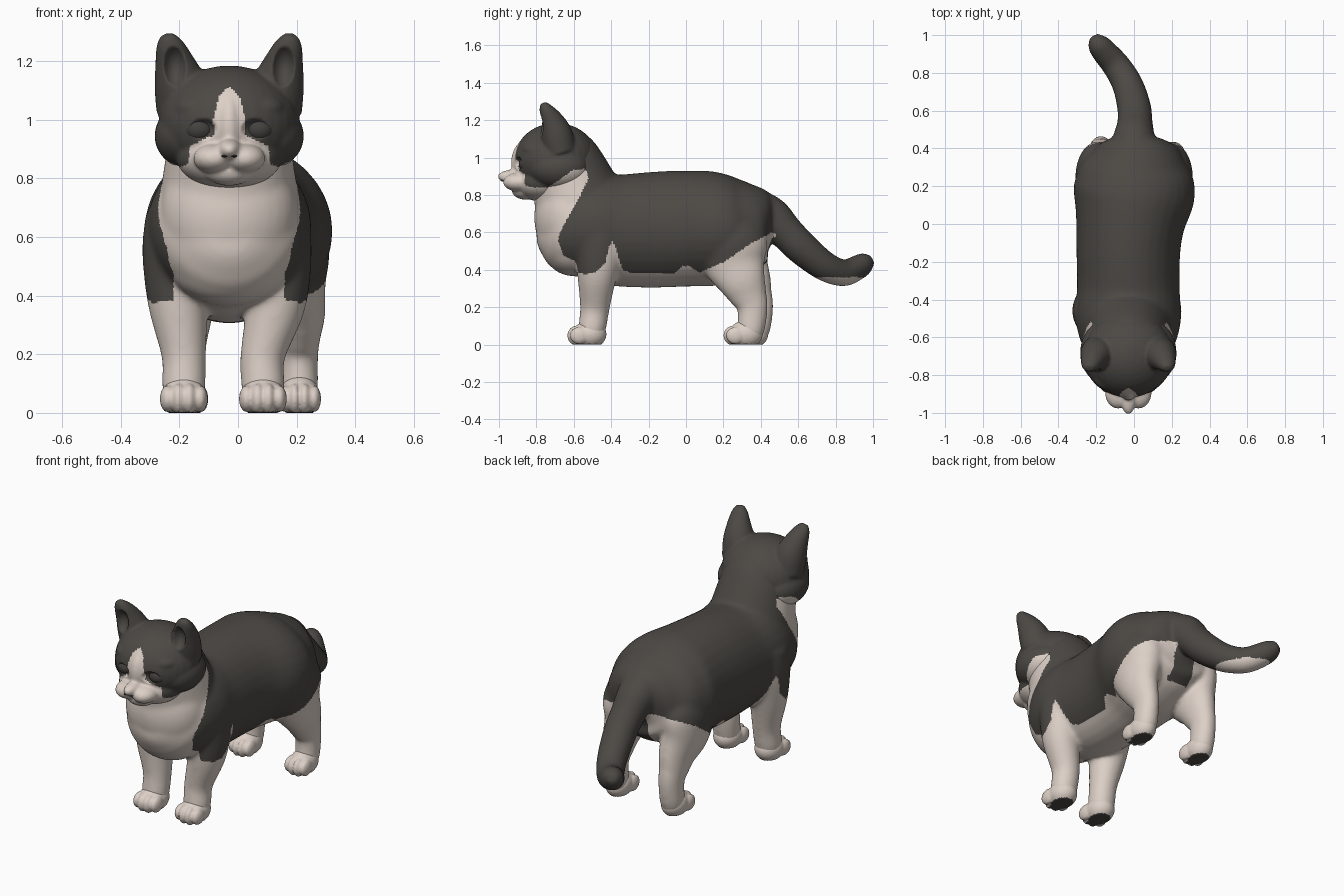
import bpy, bmesh, math
from mathutils import Vector, Matrix

cube = bpy.data.objects.get("Cube")
if cube:
    bpy.data.objects.remove(cube, do_unlink=True)

MID = -0.03  # centre line of head and chest


def material(name, rgb):
    mat = bpy.data.materials.new(name)
    mat.use_nodes = True
    colour = (*rgb, 1)
    mat.diffuse_color = colour
    shader = mat.node_tree.nodes["Principled BSDF"]
    shader.inputs["Base Color"].default_value = colour
    shader.inputs["Roughness"].default_value = 0.9
    return mat


DARK = material("charcoal fur", (0.073, 0.067, 0.059))
CREAM = material("cream fur", (0.72, 0.63, 0.57))
EYE = material("dark eye", (0.056, 0.053, 0.05))


def lerp(value, points):
    """Piecewise linear lookup, clamped at both ends."""
    if value <= points[0][0]:
        return points[0][1]
    for (a, fa), (b, fb) in zip(points, points[1:]):
        if value <= b:
            return fa + (fb - fa) * (value - a) / (b - a)
    return points[-1][1]


def blob(bm, centre, radii):
    matrix = Matrix.Translation(centre) @ Matrix.Diagonal((*radii, 1))
    bmesh.ops.create_uvsphere(bm, u_segments=32, v_segments=20, radius=1, matrix=matrix)


def tube(bm, rows, steps=5, sides=32):
    """Loft ellipses along a smooth path; each row is x, y, z, side radius, other radius."""
    rows = [Vector(row) for row in rows]
    padded = [rows[0]] + rows + [rows[-1]]
    path = []
    for a, b, c, d in zip(padded, padded[1:], padded[2:], padded[3:]):
        for i in range(steps):
            t = i / steps
            path.append(b + ((c - a) * t + (a * 2 - b * 5 + c * 4 - d) * t * t
                             + (b * 3 - a - c * 3 + d) * t ** 3) / 2)
    path.append(rows[-1])
    centres = [Vector(p[:3]) for p in path]
    rings = []
    for i, p in enumerate(path):
        ahead = centres[min(i + 1, len(path) - 1)]
        tangent = (ahead - centres[max(i - 1, 0)]).normalized()
        side = Vector((1, 0, 0))
        side = (side - tangent * side.dot(tangent)).normalized()
        up = tangent.cross(side)
        ring = []
        for k in range(sides):
            angle = math.tau * k / sides
            offset = side * math.cos(angle) * p[3] + up * math.sin(angle) * p[4]
            ring.append(bm.verts.new(centres[i] + offset))
        rings.append(ring)
    for low, high in zip(rings, rings[1:]):
        for k in range(sides):
            n = (k + 1) % sides
            bm.faces.new((low[k], low[n], high[n], high[k]))
    bm.faces.new(rings[0])
    bm.faces.new(rings[-1])


def finish(bm, name, mats, voxel=None, smooth=0):
    """Turn the parts into one object, fusing them into a skin when a voxel size is given."""
    bmesh.ops.recalc_face_normals(bm, faces=bm.faces)
    mesh = bpy.data.meshes.new(name)
    bm.to_mesh(mesh)
    bm.free()
    obj = bpy.data.objects.new(name, mesh)
    bpy.context.collection.objects.link(obj)
    bpy.ops.object.select_all(action="DESELECT")
    obj.select_set(True)
    bpy.context.view_layer.objects.active = obj
    if voxel:
        fuse = obj.modifiers.new("fuse", "REMESH")
        fuse.mode = "VOXEL"
        fuse.voxel_size = voxel
        bpy.ops.object.modifier_apply(modifier=fuse.name)
        soften = obj.modifiers.new("soften", "SMOOTH")
        soften.factor = 0.5
        soften.iterations = smooth
        bpy.ops.object.modifier_apply(modifier=soften.name)
    for mat in mats:
        obj.data.materials.append(mat)
    obj.data.polygons.foreach_set("use_smooth", [True] * len(obj.data.polygons))
    return obj


def paint(obj, is_cream):
    for face in obj.data.polygons:
        face.material_index = int(is_cream(face.center))


def dent(obj, centre, radii):
    """Press the front of the surface back onto an ellipsoid."""
    for v in obj.data.vertices:
        d = [(v.co[i] - centre[i]) / radii[i] for i in range(3)]
        if sum(q * q for q in d) < 1:
            v.co.y = centre[1] + radii[1] * math.sqrt(1 - d[0] ** 2 - d[2] ** 2)


# Body: torso, chest, neck, legs and tail fused together
bm = bmesh.new()
tube(bm, [(MID, -.77, .66, .1, .10), (MID, -.72, .645, .18, .18), (MID, -.64, .63, .245, .25),
          (MID, -.5, .63, .28, .285), (MID, -.35, .61, .272, .3), (-.03, -.15, .615, .275, .31),
          (-.02, 0, .62, .288, .31), (0, .16, .62, .322, .305), (.005, .28, .628, .3, .272),
          (.01, .36, .64, .25, .234), (.01, .42, .65, .2, .19), (.01, .455, .65, .13, .13)])
blob(bm, (MID, -.62, .68), (.235, .192, .25))
blob(bm, (MID, -.6, .52), (.21, .165, .155))
tube(bm, [(MID, -.53, .66, .25, .26), (MID, -.59, .82, .225, .232), (MID, -.645, .97, .2, .198),
          (MID, -.68, 1.04, .16, .17)])
tube(bm, [(0, .3, .72, .14, .14), (0, .44, .685, .115, .115), (.005, .53, .605, .095, .095),
          (0, .62, .515, .09, .09), (-.035, .74, .42, .082, .08), (-.095, .84, .383, .075, .072),
          (-.155, .91, .408, .069, .067), (-.19, .955, .435, .059, .059), (-.21, .993, .455, .03, .03)])

FRONT_FEET = [(-.185, -.205), (.085, .13)]
HIND_FEET = [(-.175, -.19, .03), (.21, .192, 0)]
for foot, shoulder in FRONT_FEET:
    tube(bm, [(shoulder, -.46, .68, .11, .14), (shoulder, -.46, .55, .122, .14),
              (shoulder, -.475, .38, .104, .108), (foot, -.487, .2, .077, .08),
              (foot, -.5, .1, .075, .075), (foot, -.51, .05, .07, .07)])
for foot, hip, back in HIND_FEET:
    tube(bm, [(hip, .22, .68, .09, .12), (hip, .245, .56, .12, .185),
              (hip, .262 + back / 2, .44, .108, .17), (foot, .3 + back, .34, .089, .13),
              (foot, .33 + back, .27, .074, .105), (foot, .355 + back, .2, .064, .083),
              (foot, .35 + back, .1, .064, .075), (foot, .335 + back, .05, .062, .07)])
body = finish(bm, "body", [DARK, CREAM], voxel=.009, smooth=28)

# Coat markings: cream bib, belly and legs
CHEST_EDGE = [(.38, -.57), (.4, -.63), (.56, -.685), (.61, -.67), (.75, -.59),
              (.89, -.52), (.93, -.53), (.94, -2)]
FLANK_EDGE = [(-.64, .43), (-.6, .39), (-.54, .375), (-.475, .39), (-.43, .44), (-.41, .53),
              (-.395, .55), (-.38, .53), (-.34, .4), (-.245, .365), (-.08, .365), (-.02, .42),
              (.02, .42), (.07, .385), (.2, .44), (.34, .535), (.45, .595)]


def body_cream(c):
    under_tail = c.y > .33 and abs(c.x - .01) < .07 and c.z > .4
    if under_tail or (c.y > .48 and c.z > .36):
        return False
    underside = abs(c.x) < .15 and c.z < .55 and c.y < .4
    between_shoulders = abs(c.x - MID) < .19 and c.y < -.45 and c.z < .6
    markings = c.y < lerp(c.z, CHEST_EDGE) or c.z < lerp(c.y, FLANK_EDGE)
    return underside or between_shoulders or markings


paint(body, body_cream)

# Paws with rounded toes and dark soles
paws = [("front_paw", x, -.635, .08) for x, _ in FRONT_FEET]
paws += [("hind_paw", x, .2 + back, .072) for x, _, back in HIND_FEET]
for name, x, tip, width in paws:
    bm = bmesh.new()
    blob(bm, (x, tip + .12, .055), (width * .96, .09, .075))
    for slot in (-1.5, -.5, .5, 1.5):
        curl = .014 * (abs(slot) > 1)
        blob(bm, (x + slot * width * .46, tip + .05 + curl, .048), (width * .33, .05, .053 - curl / 2))
    paw = finish(bm, name, [DARK, CREAM], voxel=.007, smooth=4)
    for v in paw.data.vertices:
        v.co.z = max(v.co.z, 0)
    paint(paw, lambda c: c.z > .004)

# Head: skull, nose bridge, nose, chin, cheeks, muzzle and ears
bm = bmesh.new()
blob(bm, (MID, -.695, .985), (.24, .225, .2))
blob(bm, (MID, -.85, .975), (.052, .085, .12))
blob(bm, (MID, -.915, .898), (.042, .093, .038))
blob(bm, (MID, -.86, .825), (.085, .072, .05))
blob(bm, (MID, -.77, .87), (.18, .15, .105))
blob(bm, (MID, -.82, .885), (.135, .11, .075))
for side in (-1, 1):
    blob(bm, (MID + side * .128, -.68, .945), (.127, .165, .115))
    blob(bm, (MID + side * .053, -.895, .868), (.07, .083, .05))
    blob(bm, (MID + side * .1, -.8, 1.04), (.09, .08, .05))
    tube(bm, [(MID + side * .15, -.675, 1.04, .1, .09), (MID + side * .17, -.695, 1.13, .087, .085),
              (MID + side * .188, -.72, 1.2, .066, .064), (MID + side * .204, -.75, 1.26, .045, .037),
              (MID + side * .21, -.765, 1.29, .022, .018)])
head = finish(bm, "head", [DARK, CREAM], voxel=.007, smooth=11)
for side in (-1, 1):
    dent(head, (MID + side * .186, -.835, 1.18), (.052, .098, .085))
    dent(head, (MID + side * .103, -.92, .967), (.06, .05, .042))

BLAZE = [(.84, .14), (.91, .135), (.95, .05), (1.0, .055), (1.08, .035), (1.115, 0)]
JAW = [(-1, .87), (-.9, .86), (-.82, .84), (-.74, .84), (-.67, .885), (-.61, .93), (-.54, .94), (-.53, 0)]


def head_cream(c):
    blaze = c.y < -.75 and abs(c.x - MID) < lerp(c.z, BLAZE)
    return blaze or c.z < lerp(c.y, JAW)


paint(head, head_cream)

# Eyes
for side, name in ((-1, "right_eye"), (1, "left_eye")):
    bm = bmesh.new()
    blob(bm, (MID + side * .102, -.848, .966), (.05, .046, .042))
    finish(bm, name, [EYE])

# Nostrils
bm = bmesh.new()
for side in (-1, 1):
    blob(bm, (MID + side * .016, -.978, .876), (.011, .014, .004))
finish(bm, "nostrils", [EYE])
